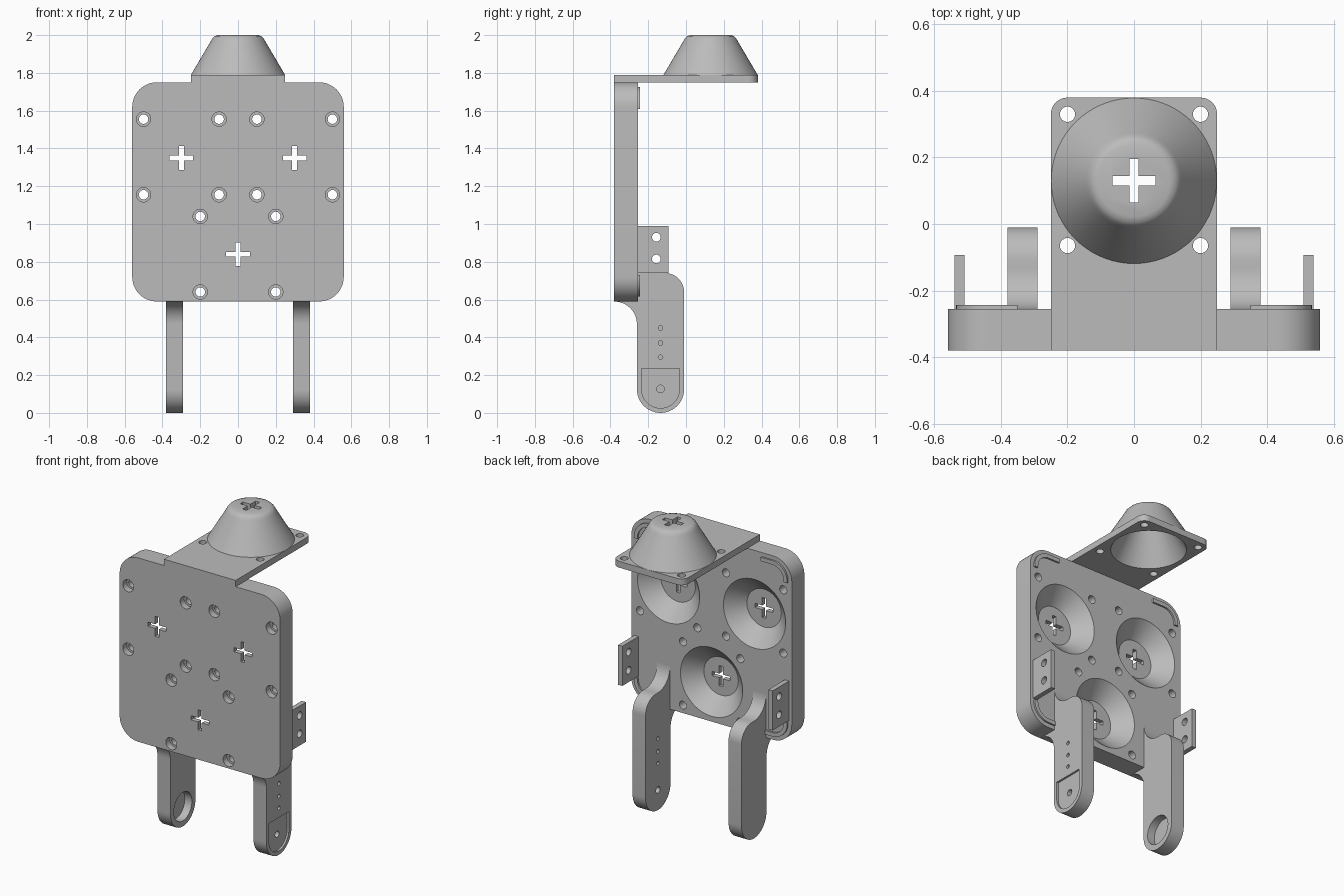
import bpy, bmesh
from math import cos, sin, radians, pi

old = bpy.data.objects.get("Cube")
if old:
    bpy.data.objects.remove(old, do_unlink=True)

# One plain grey for every part
GREY = (0.5, 0.5, 0.5, 1)
grey = bpy.data.materials.new("plain grey")
grey.use_nodes = True
grey.diffuse_color = GREY
grey.node_tree.nodes["Principled BSDF"].inputs["Base Color"].default_value = GREY

PLACE = {"X": lambda u, v, t: (t, u, v),
         "Y": lambda u, v, t: (u, t, v),
         "Z": lambda u, v, t: (u, v, t)}


def loft(name, rings, axis):
    """Solid through matching rings of (u, v, t), capped at both ends."""
    bm = bmesh.new()
    loops = [[bm.verts.new(PLACE[axis](*p)) for p in ring] for ring in rings]
    n = len(loops[0])
    for a, b in zip(loops, loops[1:]):
        for i in range(n):
            j = (i + 1) % n
            bm.faces.new((a[i], a[j], b[j], b[i]))
    bm.faces.new(loops[0][::-1])
    bm.faces.new(loops[-1])
    bmesh.ops.recalc_face_normals(bm, faces=bm.faces)
    mesh = bpy.data.meshes.new(name)
    bm.to_mesh(mesh)
    bm.free()
    mesh.materials.append(grey)
    obj = bpy.data.objects.new(name, mesh)
    bpy.context.collection.objects.link(obj)
    return obj


def prism(name, outline, axis, a, b):
    return loft(name, [[(u, v, t) for u, v in outline] for t in (a, b)], axis)


def lathe(name, profile, centre, axis, sides=32):
    """Turn a profile of (radius, position along axis) about the axis."""
    cu, cv = centre
    angles = [2 * pi * i / sides for i in range(sides)]
    return loft(name, [[(cu + r * cos(q), cv + r * sin(q), t) for q in angles]
                       for r, t in profile], axis)


def arc(u, v, r, start, end, steps=12):
    return [(u + r * cos(radians(start + (end - start) * i / steps)),
             v + r * sin(radians(start + (end - start) * i / steps)))
            for i in range(steps + 1)]


def plus(centre, arm, half):
    """Outline of a plus-shaped slot."""
    cu, cv = centre
    pts = []
    for c, s in ((1, 0), (0, 1), (-1, 0), (0, -1)):
        for u, v in ((arm, -half), (arm, half), (half, half)):
            pts.append((cu + u * c - v * s, cv + u * s + v * c))
    return pts


def cut(target, cutters):
    """Subtract the cutters and bake the result."""
    for c in cutters:
        c.hide_render = True
        mod = target.modifiers.new("cut", "BOOLEAN")
        mod.operation, mod.solver, mod.object = "DIFFERENCE", "EXACT", c
    bpy.context.view_layer.update()
    graph = bpy.context.evaluated_depsgraph_get()
    baked = bpy.data.meshes.new_from_object(target.evaluated_get(graph))
    target.modifiers.clear()
    target.data = baked
    for c in cutters:
        bpy.data.objects.remove(c, do_unlink=True)


parts = []
FRONT, BACK = -0.38, -0.255

# Main plate with rounded corners
R = 0.13
outline = (arc(0.56 - R, 1.75 - R, R, 0, 90) + arc(R - 0.56, 1.75 - R, R, 90, 180)
           + arc(R - 0.56, 0.59 + R, R, 180, 270) + arc(0.56 - R, 0.59 + R, R, 270, 360))
plate = prism("main_plate", outline, "Y", FRONT, BACK)
cutters = []
# Conical sockets with plus slots
for centre in ((-0.3, 1.35), (0.3, 1.35), (0, 0.84)):
    cutters.append(lathe("socket", [(0.12, -0.35), (0.217, BACK), (0.217, -0.2)],
                         centre, "Y", 72))
    cutters.append(prism("slot", plus(centre, 0.063, 0.013), "Y", -0.45, -0.3))
# Counterbored screw holes
for x, z in ((0.5, 1.555), (0.1, 1.555), (0.5, 1.155), (0.1, 1.155), (0.2, 1.04), (0.2, 0.64)):
    for side in (-1, 1):
        cutters.append(lathe("screw_hole", [(0.038, -0.45), (0.038, -0.34),
                                            (0.025, -0.34), (0.025, -0.2)],
                             (side * x, z), "Y"))
cut(plate, cutters)
parts.append(plate)

# Raised corner ridges on the back of the plate
ridge = ([(0.535, 1.61)] + arc(0.43, 1.62, 0.105, 0, 90) + [(0.35, 1.725), (0.35, 1.7)]
         + arc(0.43, 1.62, 0.08, 90, 0) + [(0.51, 1.61)])
for side, lr in ((1, "left"), (-1, "right")):
    for upper in (True, False):
        pts = [(side * x, z if upper else 2.34 - z) for x, z in ridge]
        label = "upper" if upper else "lower"
        parts.append(prism(f"{lr}_{label}_ridge", pts, "Y", BACK - 0.005, -0.244))

# Top shelf and its hollow cone
HUB = (0, 0.13)


def hollow():
    return lathe("hollow", [(0.222, 1.7), (0.217, 1.75), (0.1, 1.96)], HUB, "Z", 72)


shelf = prism("top_shelf", [(-0.25, FRONT), (0.25, FRONT)]
              + arc(0.2, 0.33, 0.05, 0, 90) + arc(-0.2, 0.33, 0.05, 90, 180),
              "Z", 1.75, 1.79)
cut(shelf, [hollow()] + [lathe("shelf_hole", [(0.023, 1.7), (0.023, 1.85)], (x, y), "Z")
                         for x in (-0.2, 0.2) for y in (-0.065, 0.33)])
cone = lathe("top_cone", [(0.249, 1.785), (0.249, 1.79), (0.144, 1.968), (0.136, 1.983),
                          (0.125, 1.994), (0.108, 2.0)], HUB, "Z", 72)
cut(cone, [hollow(), prism("slot", plus(HUB, 0.065, 0.014), "Z", 1.9, 2.1)])
parts += [shelf, cone]

# Legs: filleted into the plate above, rounded at the foot
LEG_Y = -0.135
profile = ([(-0.3, 0.59), (FRONT, 0.59)] + arc(FRONT, 0.47, 0.12, 90, 0)
           + arc(LEG_Y, 0.125, 0.125, 180, 360, 24)
           + arc(-0.11, 0.64, 0.1, 0, 90)
           + arc(-0.135, 0.86, 0.12, 270, 180) + [(-0.3, 0.86)])
left_leg = prism("left_leg", profile, "X", 0.29, 0.38)
holes = [lathe("leg_hole", [(r, 0.2), (r, 0.45)], (LEG_Y, z), "X", 24)
         for z, r in ((0.45, 0.012), (0.37, 0.012), (0.295, 0.012), (0.127, 0.02))]
pocket = arc(LEG_Y, 0.125, 0.1, 180, 360, 24) + [(-0.035, 0.235), (-0.235, 0.235)]
cut(left_leg, holes + [prism("pocket", pocket, "X", 0.368, 0.45)])

right_leg = prism("right_leg", profile, "X", -0.38, -0.29)
cut(right_leg, [lathe("bearing_recess", [(0.09, -0.34), (0.09, -0.2)],
                      (LEG_Y, 0.125), "X", 48)])
parts += [left_leg, right_leg]

# Side brackets with two holes each
for side, lr in ((1, "left"), (-1, "right")):
    bracket = prism(f"{lr}_bracket", [(BACK - 0.01, 0.74), (-0.093, 0.74),
                                      (-0.093, 0.99), (BACK - 0.01, 0.99)],
                    "X", side * 0.51, side * 0.54)
    cut(bracket, [lathe("bracket_hole", [(0.023, side * 0.4), (0.023, side * 0.6)],
                        (-0.157, z), "X") for z in (0.815, 0.93)])
    parts.append(bracket)

# Smooth the curved walls, keep the edges crisp
bpy.ops.object.select_all(action="DESELECT")
for p in parts:
    p.select_set(True)
bpy.context.view_layer.objects.active = plate
bpy.ops.object.shade_smooth_by_angle(angle=radians(30))
